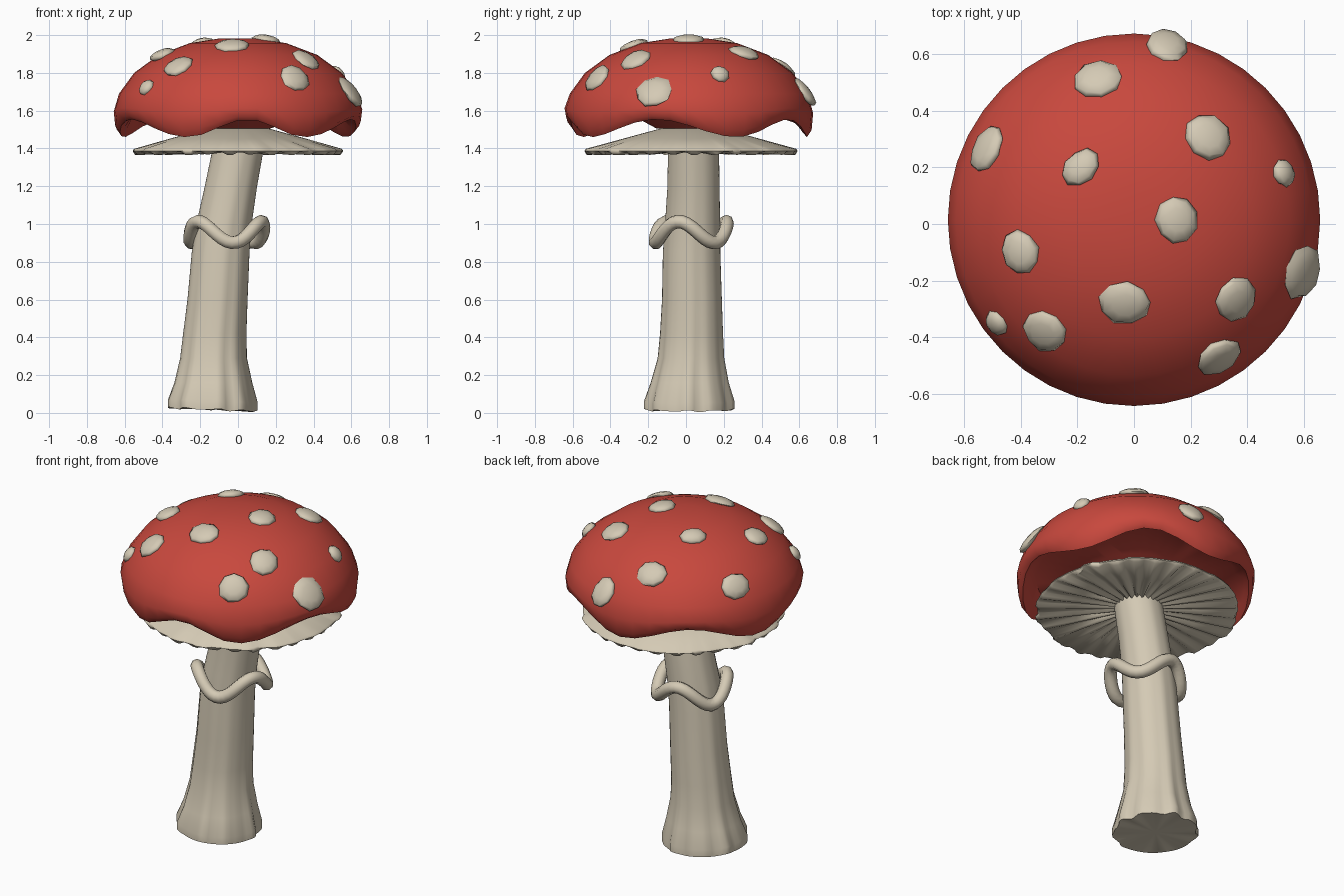
import bpy, bmesh, math, random
from mathutils import Vector, Matrix

random.seed(4)
if "Cube" in bpy.data.objects:
    bpy.data.objects.remove(bpy.data.objects["Cube"], do_unlink=True)


def material(name, rgb):
    mat = bpy.data.materials.new(name)
    mat.use_nodes = True
    mat.diffuse_color = (*rgb, 1)
    mat.node_tree.nodes["Principled BSDF"].inputs["Base Color"].default_value = (*rgb, 1)
    return mat


RED = material("cap red", (0.58, 0.065, 0.047))
CREAM = material("warm cream", (0.66, 0.59, 0.46))


def finish(name, bm, mat, sharp=60):
    bmesh.ops.recalc_face_normals(bm, faces=bm.faces)
    mesh = bpy.data.meshes.new(name)
    bm.to_mesh(mesh)
    bm.free()
    mesh.materials.append(mat)
    mesh.polygons.foreach_set("use_smooth", [True] * len(mesh.polygons))
    mesh.set_sharp_from_angle(angle=math.radians(sharp))
    obj = bpy.data.objects.new(name, mesh)
    bpy.context.collection.objects.link(obj)
    return obj


def loft(name, rows, segs, mat, place, sharp=60):
    """Closed body from stacked rings; place(row, index, step, angle) gives a point."""
    bm = bmesh.new()
    rings = [[bm.verts.new(place(row, i, j, math.tau * j / segs)) for j in range(segs)]
             for i, row in enumerate(rows)]
    for a, b in zip(rings, rings[1:]):
        for j in range(segs):
            k = (j + 1) % segs
            bm.faces.new((a[j], b[j], b[k], a[k]))
    ends = [bm.faces.new(rings[0]), bm.faces.new(rings[-1][::-1])]
    bmesh.ops.poke(bm, faces=ends)
    return finish(name, bm, mat, sharp)


# Cap: domed shell with a rim that dips at uneven angles
CAP_Y = 0.015
DIPS = [24, 90, 165, 245, 304]


def rim_wave(angle):
    deg = math.degrees(angle) % 360
    stops = [DIPS[-1] - 360] + DIPS + [DIPS[0] + 360]
    for low, high in zip(stops, stops[1:]):
        if low <= deg <= high:
            return -0.047 * math.cos(math.tau * (deg - low) / (high - low))
    return 0


# radius, height, share of the rim wave
DOME = [(0.1, 1.982, 0), (0.257, 1.957, 0), (0.42, 1.895, 0), (0.55, 1.80, 0),
        (0.63, 1.69, 0), (0.658, 1.60, 0.3)]
UNDER = [(0.65, 1.535, 0.8), (0.625, 1.507, 1), (0.6, 1.53, 0.9), (0.55, 1.59, 0.1),
         (0.3, 1.575, 0), (0.17, 1.505, 0)]


def cap_point(row, i, j, a):
    r, z, w = row
    return (r * math.cos(a), CAP_Y + r * math.sin(a), z + w * rim_wave(a))


loft("cap", DOME + UNDER, 40, RED, cap_point)

# Gill disc: shallow cone with a ragged edge and radial folds underneath
GILL_SEGS = 120
ragged = [random.uniform(-0.012, 0.008) for _ in range(GILL_SEGS)]
GILLS = [(0.165, 1.505), (0.36, 1.452), (0.555, 1.398), (0.562, 1.386),
         (0.55, 1.374), (0.35, 1.382), (0.14, 1.39)]


def gill_point(row, i, j, a):
    r, z = row
    fold = (0.006 if j // 2 % 2 else -0.006) + 0.3 * ragged[j]
    if i in (2, 3, 4):
        r += ragged[j // 3 * 3]
    if i > 3:
        z += fold
    return (r * math.cos(a), 0.028 + r * math.sin(a), z)


loft("gills", GILLS, GILL_SEGS, CREAM, gill_point)

# Stem: leaning and flared, fluted toward the foot
# centre x, centre y, height, radius, flute depth
STEM = [(0.005, 0.04, 1.42, 0.135, 0), (-0.038, 0.04, 1.2, 0.138, 0.01),
        (-0.075, 0.035, 1.0, 0.146, 0.01), (-0.093, 0.03, 0.85, 0.152, 0.015),
        (-0.11, 0.032, 0.6, 0.158, 0.02), (-0.125, 0.03, 0.42, 0.166, 0.025),
        (-0.132, 0.027, 0.29, 0.175, 0.03), (-0.135, 0.02, 0.16, 0.203, 0.045),
        (-0.14, 0.017, 0.06, 0.232, 0.06), (-0.14, 0.017, 0.018, 0.232, 0.06),
        (-0.14, 0.017, 0.02, 0.2, 0.03)]


def stem_point(row, i, j, a):
    cx, cy, z, r, flute = row
    ripple = math.cos(9 * a + 0.6) + 0.6 * math.cos(14 * a)
    r *= 1 + 0.6 * flute * ripple
    x = cx + r * math.cos(a)
    if i > 7:
        z += 0.004 * ripple - 0.04 * (x - cx)
    return (x, cy + r * math.sin(a), z)


loft("stem", STEM, 56, CREAM, stem_point)

# Skirt ring: wavy tube round the stem
curve = bpy.data.curves.new("skirt_ring", "CURVE")
curve.dimensions = "3D"
curve.bevel_depth = 0.036
curve.bevel_resolution = 2
spline = curve.splines.new("POLY")
RING_STEPS = 48
spline.points.add(RING_STEPS - 1)
for n, point in enumerate(spline.points):
    a = math.tau * n / RING_STEPS
    z = 0.957 - 0.056 * math.cos(3 * (a + math.radians(80)))
    point.co = (-0.06 + 0.195 * math.cos(a), 0.027 + 0.19 * math.sin(a), z, 1)
spline.use_cyclic_u = True
spline.use_smooth = True
curve.materials.append(CREAM)
bpy.context.collection.objects.link(bpy.data.objects.new("skirt_ring", curve))

# Spots: x, y, half width around the cap, half length down the slope
SPOTS = [(0.115, 0.63, 0.075, 0.09), (-0.13, 0.51, 0.09, 0.08),
         (-0.52, 0.265, 0.09, 0.075), (-0.19, 0.2, 0.075, 0.06),
         (0.26, 0.307, 0.09, 0.08), (0.53, 0.18, 0.05, 0.052),
         (0.15, 0.014, 0.085, 0.075), (-0.4, -0.1, 0.08, 0.07),
         (-0.485, -0.35, 0.048, 0.048), (-0.315, -0.378, 0.085, 0.085),
         (-0.03, -0.28, 0.095, 0.08), (0.36, -0.265, 0.08, 0.085),
         (0.3, -0.47, 0.085, 0.085), (0.595, -0.17, 0.1, 0.1)]


def dome_frame(x, y):
    """Point and outward normal of the dome above x, y."""
    radial = Vector((x, y - CAP_Y, 0))
    r = radial.length
    radial.normalize()
    for (r0, z0, _), (r1, z1, _) in zip(DOME, DOME[1:]):
        if r <= r1:
            break
    z = z0 + (z1 - z0) * (r - r0) / (r1 - r0)
    normal = radial * (z0 - z1) + Vector((0, 0, r1 - r0))
    return Vector((x, y, z)), normal.normalized()


for n, (x, y, wide, long) in enumerate(SPOTS):
    centre, normal = dome_frame(x, y)
    bm = bmesh.new()
    bmesh.ops.create_uvsphere(bm, u_segments=9, v_segments=6, radius=1)
    for v in bm.verts:
        v.co.xy *= random.uniform(0.93, 1.05)
    turn = normal.to_track_quat("Z", "Y").to_matrix().to_4x4()
    size = Matrix.Diagonal((wide, long, 0.028, 1))
    bm.transform(Matrix.Translation(centre) @ turn @ size)
    finish(f"spot_{n + 1}", bm, CREAM, 80)
